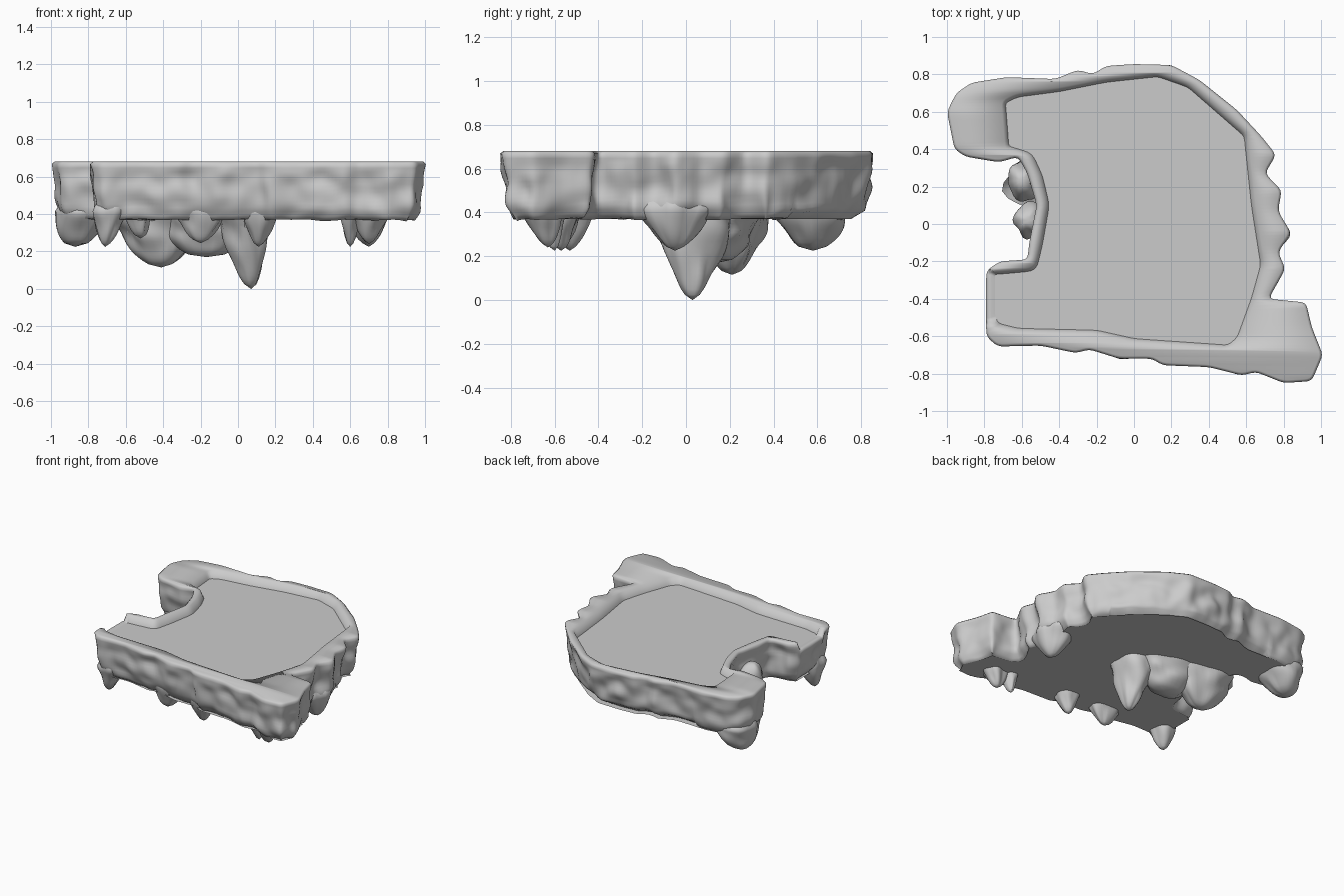
import bpy, bmesh, math
from mathutils import Vector, noise
from mathutils.geometry import tessellate_polygon

if "Cube" in bpy.data.objects:
    bpy.data.objects.remove(bpy.data.objects["Cube"])

TOP, FLOOR, UNDER = 0.68, 0.625, 0.365

# Outline of the rock (clockwise from the back left block) and of the floor
OUTER = [(-1, .6), (-.95, .7), (-.87, .755), (-.68, .785), (-.42, .775), (-.3, .825), (-.22, .80), (-.15, .845),
         (0, .855), (.2, .85), (.35, .77), (.55, .61), (.68, .47), (.76, .37), (.70, .27), (.79, .18),
         (.77, .07), (.84, -.05), (.77, -.15), (.81, -.24), (.72, -.40), (.92, -.42), (.95, -.55),
         (1.01, -.7), (.95, -.84), (.8, -.85), (.65, -.79), (.58, -.81), (.4, -.765), (.15, -.755),
         (.1, -.72), (-.08, -.72), (-.24, -.67), (-.31, -.69), (-.5, -.65), (-.73, -.655), (-.79, -.6), (-.79, -.25),
         (-.72, -.2), (-.57, -.19), (-.56, -.1), (-.52, .1), (-.57, .27), (-.62, .36), (-.72, .33),
         (-.9, .36), (-.96, .4)]
INNER = [(-.71, .66), (-.63, .70), (-.4, .73), (-.15, .78), (.13, .81), (.3, .75), (.61, .48), (.65, .1),
         (.70, -.22), (.65, -.4), (.57, -.62), (.51, -.67), (0, -.635), (-.2, -.59), (-.62, -.58),
         (-.74, -.55), (-.765, -.5), (-.765, -.25), (-.54, -.23), (-.51, -.1), (-.475, .1),
         (-.51, .25), (-.56, .36), (-.69, .40)]


def smooth(vs, times):
    for _ in range(times):
        vs = [(vs[i - 1] + vs[i] * 2 + vs[(i + 1) % len(vs)]) / 4 for i in range(len(vs))]
    return vs


def resample(points, step=.02):
    out = []
    for a, b in zip(points, points[1:] + points[:1]):
        a, b = Vector(a), Vector(b)
        n = max(1, round((b - a).length / step))
        out += [a.lerp(b, i / n) for i in range(n)]
    return smooth(out, 2)


def inward(vs, times=8):
    n = len(vs)
    t = [vs[(i + 1) % n] - vs[i - 1] for i in range(n)]
    return [Vector((v.y, -v.x)).normalized() for v in smooth(t, times)]


def add_ring(bm, pts):
    return [bm.verts.new(p) for p in pts]


def bridge(bm, a, b):
    n = len(a)
    for i in range(n):
        j = (i + 1) % n
        bm.faces.new((a[i], a[j], b[j], b[i]))


def cap(bm, *rings):
    flat = [v for r in rings for v in r]
    for tri in tessellate_polygon([[Vector((v.co.x, v.co.y, 0)) for v in r] for r in rings]):
        if len(set(tri)) == 3:
            f = [flat[i] for i in tri]
            if not bm.faces.get(f):
                bm.faces.new(f)


def finish(bm, name, angle=40):
    bmesh.ops.recalc_face_normals(bm, faces=bm.faces)
    me = bpy.data.meshes.new(name)
    bm.to_mesh(me)
    bm.free()
    ob = bpy.data.objects.new(name, me)
    bpy.context.collection.objects.link(ob)
    bpy.ops.object.select_all(action='DESELECT')
    ob.select_set(True)
    bpy.context.view_layer.objects.active = ob
    bpy.ops.object.shade_smooth_by_angle(angle=math.radians(angle))
    return ob


def rim_z(p):
    # The rim opens at the left end of the platform
    return FLOOR + .005 if p.x < -.7 and -.53 < p.y < -.25 else TOP


outer, inner = resample(OUTER), resample(INNER)
out_n, in_n = inward(outer), inward(inner)

# Cliff wall: rough rows follow the outline down and curl under the lower edge
bm = bmesh.new()
ROWS = 14
rows = [add_ring(bm, [(*(p + n * .014), rim_z(p)) for p, n in zip(outer, out_n)])]
for k in range(ROWS + 1):
    t = k / ROWS
    pts = []
    for p, n in zip(outer, out_n):
        zt = rim_z(p) - .012
        zb = (.405 if p.y > .5 and p.x > -.6 else .37) + .012 * noise.noise((p.x * 8, p.y * 8, 3))
        z = zt + (zb - zt) * t
        rough = noise.noise((p.x * 7, p.y * 7, z * 9)) + .3 * noise.noise((p.x * 14, p.y * 14, z * 12))
        inset = min(1, 4 * t) * (.012 + .026 * rough) + .03 * t * t + .5 * max(0, .42 - z)
        pts.append((*(p + n * inset), z))
    rows.append(add_ring(bm, pts))
rows.append(add_ring(bm, [(*(p + n * .10), UNDER + .005) for p, n in zip(outer, out_n)]))
for a, b in zip(rows, rows[1:]):
    bridge(bm, a, b)

# Flat rim and block tops, then the sloped inner lip
lip = add_ring(bm, [(*p, rim_z(p)) for p in inner])
cap(bm, rows[0], lip)
foot = add_ring(bm, [(*(p + n * .022), FLOOR) for p, n in zip(inner, in_n)])
bridge(bm, lip, foot)
finish(bm, "rock_wall", 75)

# Platform floor
bm = bmesh.new()
cap(bm, add_ring(bm, [(*(p + n * .021), FLOOR) for p, n in zip(inner, in_n)]))
finish(bm, "platform_floor")

# Underside of the island
bm = bmesh.new()
cap(bm, add_ring(bm, [(*(p + n * .06), UNDER) for p, n in zip(outer, out_n)]))
finish(bm, "underside")


def hanging_rock(name, top, tip, rx, ry, power=.6, seed=0, closed=False):
    """Rough tapered rock from a top centre to a tip; closed rounds the upper end."""
    top, tip = Vector(top), Vector(tip)
    bm = bmesh.new()
    rings, sides, levels = [], 28, 16
    for k in range(levels):
        t = k / levels
        r = (1 - t) ** power
        if closed:
            r *= min(1, math.sqrt(.04 + 2.5 * t))
        c = top.lerp(tip, t)
        pts = []
        for i in range(sides):
            a = math.tau * i / sides
            d = Vector((math.cos(a), math.sin(a), 0))
            s = r * (1 + .25 * noise.noise((d.x * 1.6 + seed, d.y * 1.6, t * 2.5)))
            pts.append(c + Vector((d.x * rx * s, d.y * ry * s, 0)))
        rings.append(add_ring(bm, pts))
    for a, b in zip(rings, rings[1:]):
        bridge(bm, a, b)
    end = bm.verts.new(tip)
    for i in range(sides):
        bm.faces.new((rings[-1][i], rings[-1][(i + 1) % sides], end))
    if closed:
        cap(bm, rings[0])
    finish(bm, name, 60)


# Spikes along the lower edge of the wall: top x, y, tip x, y, z, radii, taper
EDGE = [(-.20, -.55, -.20, -.56, .245, .21, .12, .65), (.12, -.59, .11, -.57, .225, .13, .13, .6),
        (.60, -.66, .60, -.60, .225, .08, .11, .6), (.71, -.67, .70, -.63, .24, .14, .13, .6),
        (-.665, -.52, -.71, -.53, .225, .13, .14, .6), (.66, -.05, .70, -.05, .225, .17, .24, .65),
        (-.80, .56, -.87, .58, .225, .19, .20, .4)]
for i, (x, y, tx, ty, tz, rx, ry, pw) in enumerate(EDGE):
    hanging_rock(f"edge_spike_{i + 1}", (x, y, .53), (tx, ty, tz), rx, ry, pw, i * 2, True)

# Large hanging rocks under the middle
hanging_rock("central_spike", (.03, .04, .39), (.07, .03, 0), .15, .18, .6, 1)
hanging_rock("left_lump", (-.42, .22, .39), (-.41, .21, .115), .25, .17, .5, 5)
hanging_rock("middle_lump", (-.17, .16, .39), (-.17, .14, .17), .26, .17, .35, 9)

# Boulders in the left notch
hanging_rock("notch_boulder_back", (-.60, .23, .58), (-.56, .22, .25), .12, .13, .5, 3, True)
hanging_rock("notch_boulder_front", (-.57, .02, .58), (-.52, .03, .27), .11, .12, .5, 7, True)
